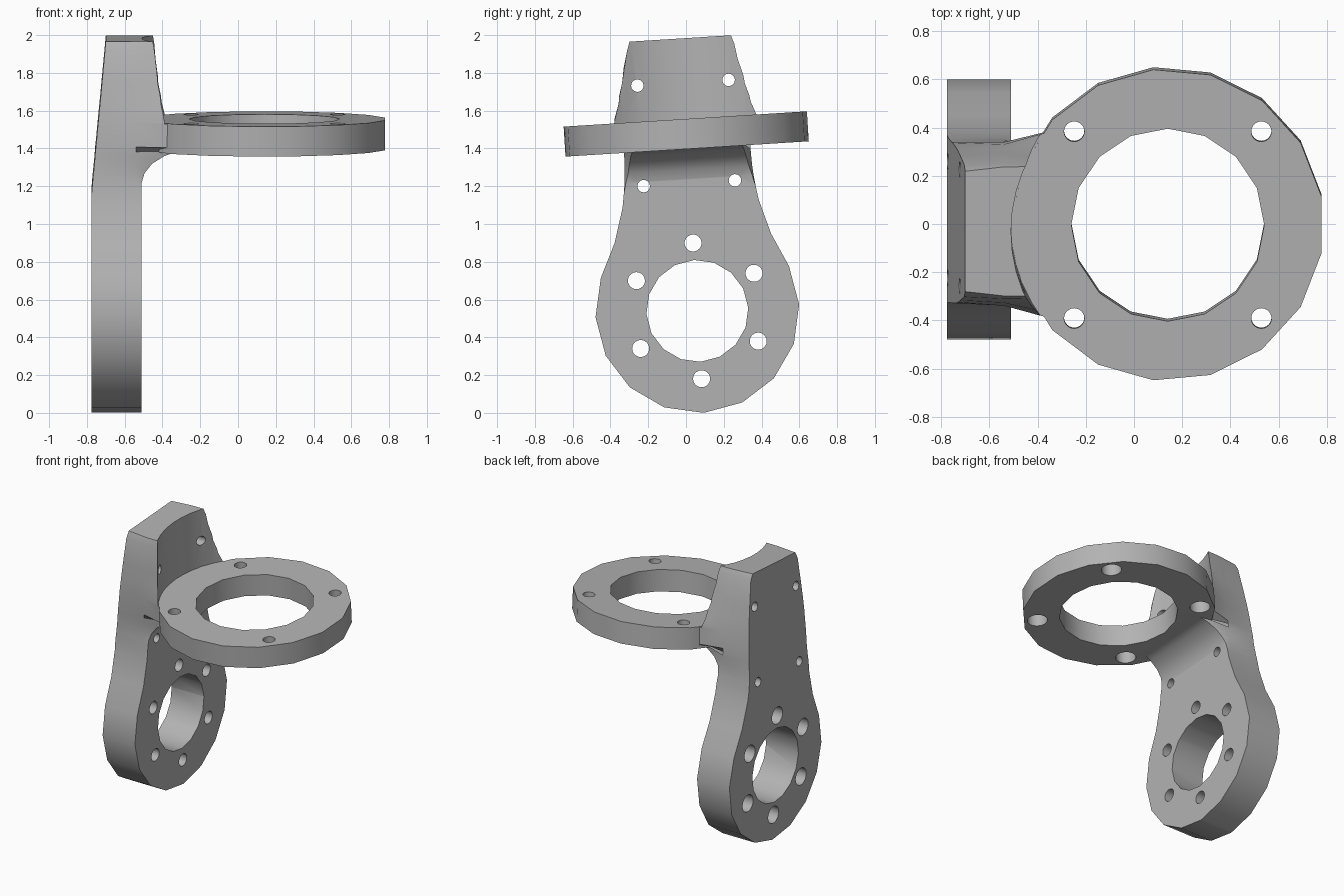
import bpy, bmesh, math
from mathutils import Matrix

cube = bpy.data.objects.get("Cube")
if cube:
    bpy.data.objects.remove(cube)

grey = bpy.data.materials.new("plain grey")
grey.use_nodes = True
grey.diffuse_color = (0.45, 0.45, 0.45, 1)
grey.node_tree.nodes["Principled BSDF"].inputs["Base Color"].default_value = (0.45, 0.45, 0.45, 1)

RING_X, RING_LOW, RING_TOP = 0.14, 0.859, 1.018
BACK, FACE = -0.775, -0.51


def make_object(name, bm):
    bmesh.ops.recalc_face_normals(bm, faces=bm.faces)
    mesh = bpy.data.meshes.new(name)
    bm.to_mesh(mesh)
    bm.free()
    mesh.materials.append(grey)
    obj = bpy.data.objects.new(name, mesh)
    bpy.context.collection.objects.link(obj)
    return obj


def cylinder(name, radius, start, end, sides, x=0, y=0, z=0, along_x=False):
    """Cylinder from start to end, along z or along x."""
    middle = (start + end) / 2
    if along_x:
        place = Matrix.Translation((middle, y, z)) @ Matrix.Rotation(math.pi / 2, 4, 'Y')
    else:
        place = Matrix.Translation((x, y, middle)) @ Matrix.Rotation(math.pi / 2, 4, 'Z')
    bm = bmesh.new()
    bmesh.ops.create_cone(bm, cap_ends=True, segments=sides, radius1=radius,
                          radius2=radius, depth=end - start, matrix=place)
    return make_object(name, bm)


def combine(target, tool, operation='DIFFERENCE'):
    mod = target.modifiers.new("combine", 'BOOLEAN')
    mod.operation, mod.object, mod.solver = operation, tool, 'EXACT'
    bpy.context.view_layer.objects.active = target
    bpy.ops.object.modifier_apply(modifier=mod.name)
    bpy.data.objects.remove(tool)


# Sections up the bracket: height, back x, front x, half widths at back, middle, front
sections = []
R = 0.54
for step in range(10):                       # round lower end
    a = math.radians(22.5 * step)
    if step < 6:
        h = max(R * math.sin(a), 0.004)
        sections.append((-R * math.cos(a), BACK, FACE, h, h, h))
for z, h in ((0.385, 0.415), (0.569, 0.361), (0.64, 0.35)):   # narrowing neck
    sections.append((z, BACK, FACE, h, h, h))
sections += [
    (0.70, -0.77, FACE, 0.342, 0.342, 0.335),      # fillet under the ring
    (0.75, -0.765, -0.495, 0.338, 0.338, 0.32),
    (0.80, -0.76, -0.455, 0.336, 0.336, 0.31),
    (0.84, -0.757, -0.39, 0.335, 0.335, 0.30),
    (0.865, -0.755, -0.32, 0.335, 0.335, 0.29),
    (0.89, -0.752, -0.34, 0.333, 0.336, 0.385),    # behind the ring
    (1.02, -0.74, -0.34, 0.325, 0.335, 0.39),
    (1.12, -0.73, -0.34, 0.315, 0.322, 0.36),      # tapering head
    (1.23, -0.72, -0.34, 0.30, 0.31, 0.33),
    (1.40, -0.704, -0.34, 0.275, 0.283, 0.285),
    (1.445, -0.70, -0.34, 0.25, 0.268, 0.27),
]
bm = bmesh.new()
loops = []
for z, xb, xf, hb, hm, hf in sections:
    xm = min(-0.54, xf - 0.03)
    half = [(xb, hb), (xm, hm), (xf, hf)]
    outline = half + [(x, -h) for x, h in reversed(half)]
    loops.append([bm.verts.new((x, y, z)) for x, y in outline])
for low, high in zip(loops, loops[1:]):
    for i in range(6):
        j = (i + 1) % 6
        bm.faces.new((low[i], low[j], high[j], high[i]))
bm.faces.new(loops[0])
bm.faces.new(loops[-1])
bracket = make_object("angle_bracket", bm)

# Hollow front of the head, then the flat ring
combine(bracket, cylinder("head_hollow", 0.65, RING_TOP - 0.004, 2, 48, x=RING_X))
combine(bracket, cylinder("ring", 0.648, RING_LOW, RING_TOP, 17, x=RING_X), 'UNION')
combine(bracket, cylinder("ring_opening", 0.4, 0.6, 1.3, 16, x=RING_X))

# Ring bolt holes, wider underneath
for sx in (-1, 1):
    for sy in (-1, 1):
        x, y = RING_X + sx * 0.388, sy * 0.388
        combine(bracket, cylinder("ring_hole", 0.042, 0.8, 1.1, 24, x=x, y=y))
        combine(bracket, cylinder("ring_recess", 0.068, 0.8, RING_LOW + 0.1, 24, x=x, y=y))

# Round opening in the plate with six bolt holes, wider at the back
combine(bracket, cylinder("plate_opening", 0.27, -1, -0.3, 16, along_x=True))
for k in range(6):
    a = math.radians(90 + 60 * k)
    y, z = 0.36 * math.cos(a), 0.36 * math.sin(a)
    combine(bracket, cylinder("plate_hole", 0.045, -1, -0.4, 24, y=y, z=z, along_x=True))
    combine(bracket, cylinder("plate_recess", 0.062, -1, BACK + 0.12, 24, y=y, z=z, along_x=True))

# Four small holes in the neck and head
for z in (0.677, 1.21):
    for y in (-0.242, 0.242):
        combine(bracket, cylinder("small_hole", 0.033, -1, -0.3, 20, y=y, z=z, along_x=True))

# Lean the finished part and stand it on the floor
bracket.data.transform(Matrix.Translation((0, 0.06, 0.54)) @ Matrix.Rotation(math.radians(3.6), 4, 'X'))
bracket.data.update()
bpy.ops.object.select_all(action='DESELECT')
bracket.select_set(True)
bpy.context.view_layer.objects.active = bracket
bpy.ops.object.shade_smooth_by_angle(angle=math.radians(30))
